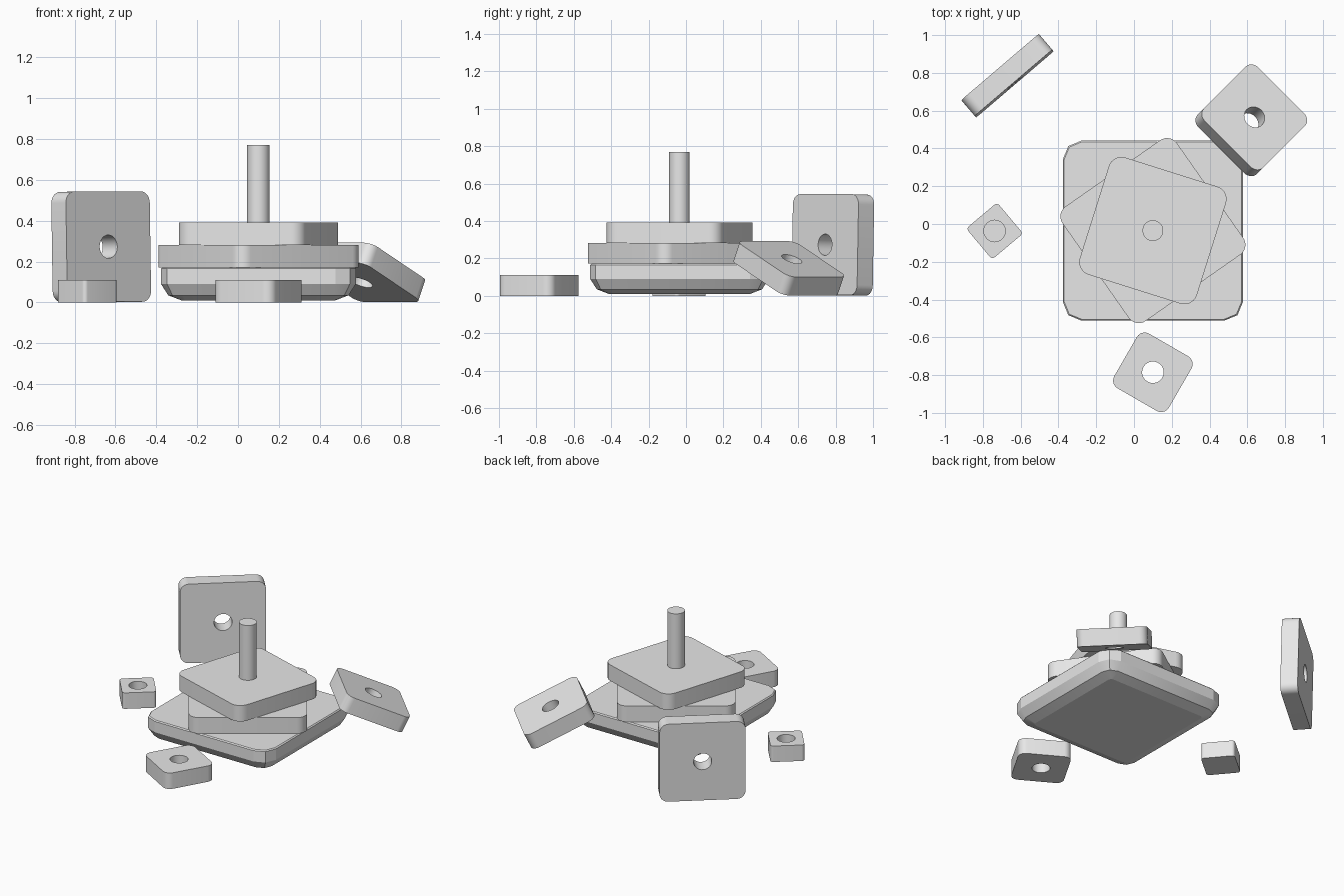
import bpy, bmesh
from math import sin, cos, radians, pi

default = bpy.data.objects.get("Cube")
if default:
    bpy.data.objects.remove(default, do_unlink=True)

# One plain grey for everything
GREY = (0.8, 0.8, 0.8, 1)
grey = bpy.data.materials.new("light_grey")
grey.use_nodes = True
grey.diffuse_color = GREY
grey.node_tree.nodes["Principled BSDF"].inputs["Base Color"].default_value = GREY


def square(half, radius, z, seg=7):
    """Ring of points round a square with rounded corners."""
    pts = []
    for c in range(4):
        mid = pi / 4 + c * pi / 2
        sx = 1 if cos(mid) > 0 else -1
        sy = 1 if sin(mid) > 0 else -1
        for j in range(seg + 1):
            a = c * pi / 2 + j * pi / 2 / seg
            pts.append((sx * (half - radius) + radius * cos(a),
                        sy * (half - radius) + radius * sin(a), z))
    return pts


def circle(radius, z, n=32):
    """Ring of points that pairs up with a rounded square."""
    return [(radius * cos((i + 0.5) * 2 * pi / n),
             radius * sin((i + 0.5) * 2 * pi / n), z) for i in range(n)]


def loft(name, rings, loc, rot=(0, 0, 0), closed=False):
    """Skin a stack of rings, then cap the ends or join them into a loop."""
    bm = bmesh.new()
    loops = [[bm.verts.new(p) for p in ring] for ring in rings]
    pairs = list(zip(loops, loops[1:]))
    if closed:
        pairs.append((loops[-1], loops[0]))
    else:
        bm.faces.new(loops[0])
        bm.faces.new(loops[-1])
    n = len(loops[0])
    for a, b in pairs:
        for i in range(n):
            k = (i + 1) % n
            bm.faces.new((a[i], a[k], b[k], b[i]))
    bmesh.ops.recalc_face_normals(bm, faces=bm.faces)
    mesh = bpy.data.meshes.new(name)
    bm.to_mesh(mesh)
    bm.free()
    mesh.materials.append(grey)
    obj = bpy.data.objects.new(name, mesh)
    bpy.context.collection.objects.link(obj)
    obj.location = loc
    obj.rotation_euler = [radians(r) for r in rot]
    bpy.ops.object.select_all(action='DESELECT')
    obj.select_set(True)
    bpy.context.view_layer.objects.active = obj
    bpy.ops.object.shade_smooth_by_angle(angle=radians(20))
    return obj


T = 0.055      # half thickness of every plate
HOLE = 0.057   # radius of every hole
CX, CY = 0.1, -0.035


def plate(name, half, radius, loc, rot, hole=None):
    rings = [square(half, radius, -T), square(half, radius, T)]
    if hole == "through":
        rings += [circle(HOLE, T), circle(HOLE, -T)]
    elif hole == "blind":
        rings += [circle(HOLE, T), circle(HOLE, -T + 0.02)]
    return loft(name, rings, loc, rot, closed=hole == "through")


# Base slab: faceted corners, rounded underside, fine top chamfer
base_profile = [(0.01, 0.10), (0.035, 0.035), (0.09, 0), (0.165, 0), (0.172, 0.007)]
loft("base", [square(0.477 - inset, 0.1 - inset * 0.8, z, seg=2)
              for z, inset in base_profile], (CX, CY, 0))

# Plates threaded on the rod
plate("lower_plate", 0.37, 0.065, (CX, CY, 0.227), (0, 0, 35))
plate("upper_plate", 0.325, 0.07, (CX, CY, 0.337), (0, 0, -17.5))

# Central rod
loft("rod", [circle(0.055, 0.15), circle(0.055, 0.77)], (CX, CY, 0))

# Loose plates lying around the base
plate("small_plate", 0.107, 0.02, (-0.738, -0.037, T), (0, 0, 40), "blind")
plate("front_plate", 0.167, 0.048, (0.1, -0.785, T), (0, 0, -30), "through")
plate("leaning_plate", 0.222, 0.05, (0.621, 0.549, 0.147), (0, 25.5, 45), "through")
plate("upright_plate", 0.27, 0.055, (-0.67, 0.785, 0.272), (88.7, 0, 40.5), "through")
